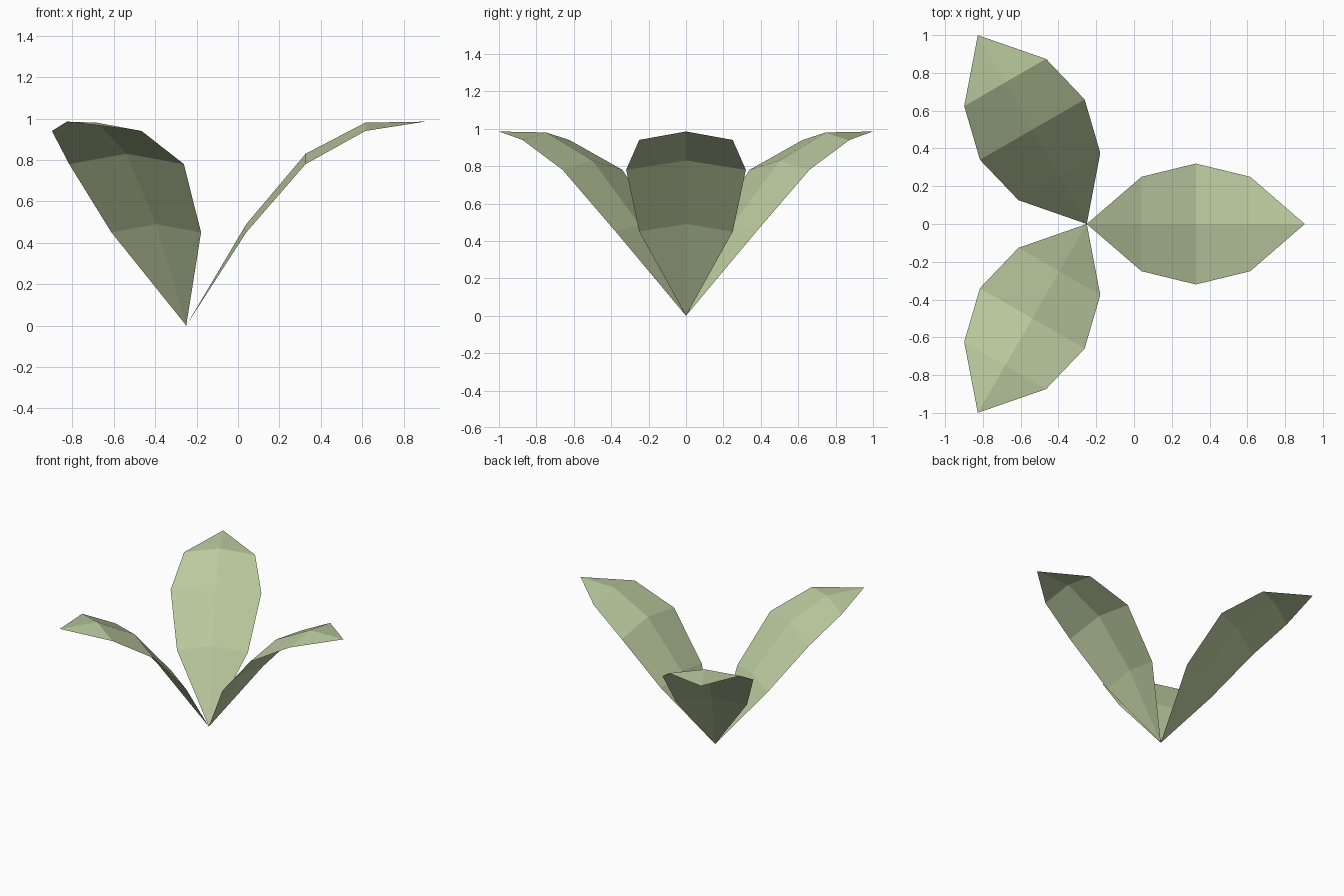
import bpy
import math
from mathutils import Matrix, Vector

cube = bpy.data.objects.get("Cube")
if cube:
    bpy.data.objects.remove(cube, do_unlink=True)

leaf_green = bpy.data.materials.new("pale leaf green")
leaf_green.use_nodes = True
colour = (0.50, 0.60, 0.35, 1)
leaf_green.diffuse_color = colour
leaf_green.node_tree.nodes["Principled BSDF"].inputs["Base Color"].default_value = colour

# Rows along the leaf: reach, half width, edge height, midrib height
ROWS = [(0.29, 0.25, 0.45, 0.49), (0.577, 0.32, 0.78, 0.83), (0.865, 0.25, 0.94, 0.98)]
TIP = (1.154, 0, 0.985)
BASE = Vector((-0.25, 0, 0))


def make_leaf(name, angle):
    """A single folded sheet: two strips of faces meeting at a raised midrib."""
    verts = [(0, 0, 0)]
    for reach, half, edge_z, rib_z in ROWS:
        verts += [(reach, -half, edge_z), (reach, 0, rib_z), (reach, half, edge_z)]
    verts.append(TIP)
    faces = [(0, 1, 2), (0, 2, 3)]
    for row in range(len(ROWS) - 1):
        for side in (1, 2):
            a = row * 3 + side
            faces.append((a, a + 3, a + 4, a + 1))
    tip = len(verts) - 1
    faces += [(tip - 3, tip, tip - 2), (tip - 2, tip, tip - 1)]

    mesh = bpy.data.meshes.new(name)
    mesh.from_pydata(verts, [], faces)
    mesh.transform(Matrix.Translation(BASE) @ Matrix.Rotation(angle, 4, "Z"))
    mesh.materials.append(leaf_green)
    mesh.update()
    leaf = bpy.data.objects.new(name, mesh)
    bpy.context.collection.objects.link(leaf)


# Three leaves fanned evenly around the shared base point
for i, name in enumerate(("left_leaf", "back_right_leaf", "front_right_leaf")):
    make_leaf(name, i * math.tau / 3)
